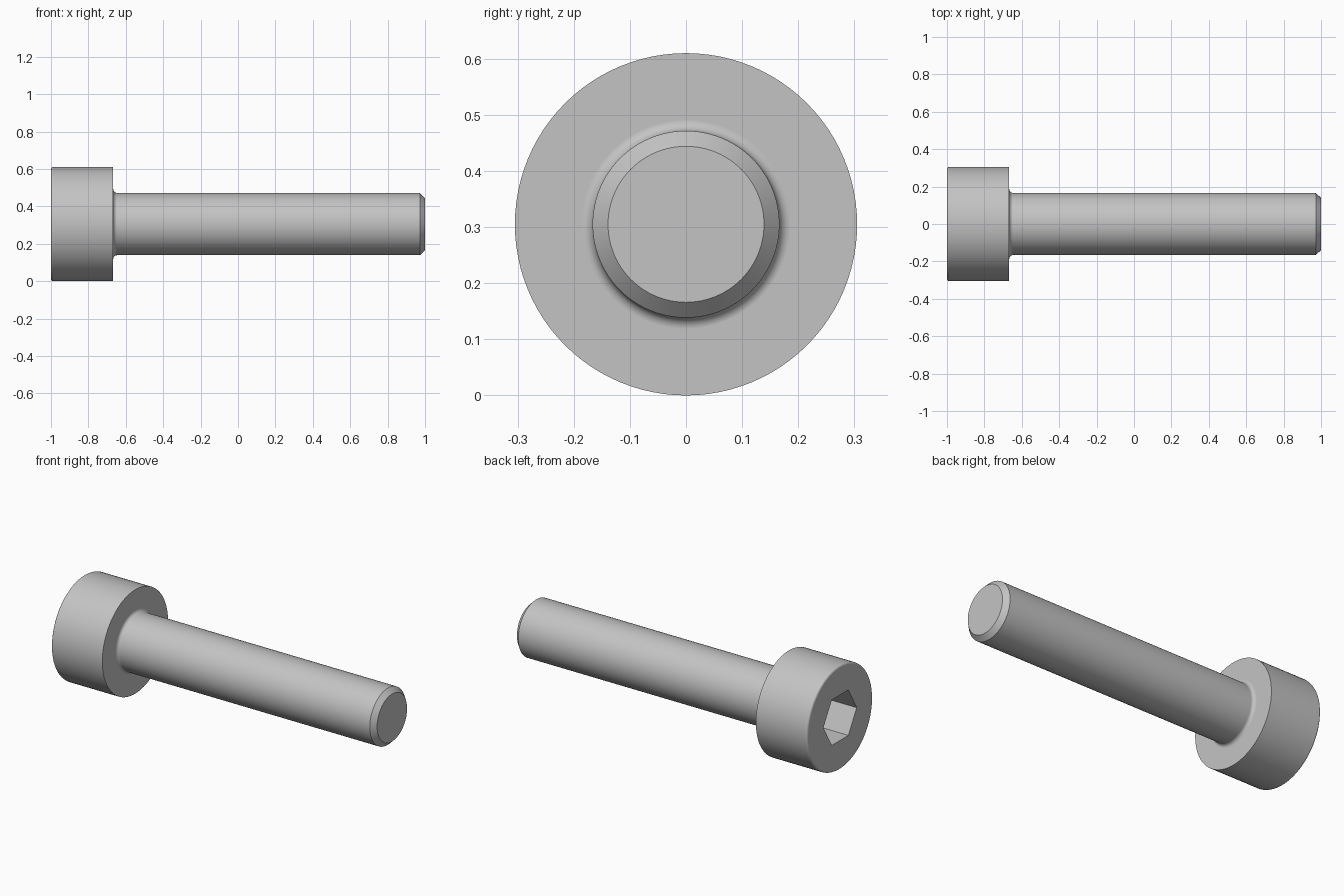
import bpy
import bmesh
from math import pi, sin, cos
from mathutils import Matrix, Vector

if "Cube" in bpy.data.objects:
    bpy.data.objects.remove(bpy.data.objects["Cube"])

HEAD_R, SHANK_R, TIP_R = 0.305, 0.1665, 0.139
HEAD_END = -0.667          # underside of the head
RIM, NECK = 0.013, 0.02    # rounding of the head rim and of the neck
SOCKET_R, SOCKET_DEPTH = 0.154, 0.167

steel = bpy.data.materials.new("steel_grey")
steel.use_nodes = True
colour = (0.55, 0.55, 0.55, 1)
steel.diffuse_color = colour
steel.node_tree.nodes["Principled BSDF"].inputs["Base Color"].default_value = colour


def arc(x, r, radius, start, end, steps=6):
    """Points (x, r) on an arc between two angles."""
    angles = [start + (end - start) * i / steps for i in range(steps + 1)]
    return [(x + radius * cos(a), r + radius * sin(a)) for a in angles]


def make_object(name, bm):
    bmesh.ops.recalc_face_normals(bm, faces=bm.faces[:])
    mesh = bpy.data.meshes.new(name)
    bm.to_mesh(mesh)
    bm.free()
    mesh.materials.append(steel)
    obj = bpy.data.objects.new(name, mesh)
    bpy.context.collection.objects.link(obj)
    return obj


# Head, neck, shank and chamfered tip turned from one profile
profile = arc(-1 + RIM, HEAD_R - RIM, RIM, pi, pi / 2)
profile.append((HEAD_END, HEAD_R))
profile += arc(HEAD_END + NECK, SHANK_R + NECK, NECK, pi, 1.5 * pi)
profile += [(0.972, SHANK_R), (1, TIP_R)]

bm = bmesh.new()
verts = [bm.verts.new((x, 0, r)) for x, r in profile]
edges = [bm.edges.new(pair) for pair in zip(verts, verts[1:])]
bmesh.ops.spin(bm, geom=verts + edges, cent=(0, 0, 0), axis=(1, 0, 0),
               angle=2 * pi, steps=96)
bmesh.ops.remove_doubles(bm, verts=bm.verts[:], dist=0.0002)
bmesh.ops.holes_fill(bm, edges=[e for e in bm.edges if e.is_boundary], sides=0)
bmesh.ops.translate(bm, verts=bm.verts[:], vec=(0, 0, HEAD_R))
screw = make_object("socket_head_screw", bm)

# Hexagonal socket, corners pointing along y
bm = bmesh.new()
bmesh.ops.create_cone(bm, cap_ends=True, segments=6, radius1=SOCKET_R,
                      radius2=SOCKET_R, depth=2 * SOCKET_DEPTH)
# The first corner may lie on either axis, so turn it to y
corner = max(bm.verts, key=lambda v: v.co.y).co
spare = Vector((0, 1)).angle_signed(Vector((corner.x, corner.y)))
bmesh.ops.rotate(bm, verts=bm.verts[:], cent=(0, 0, 0),
                 matrix=Matrix.Rotation(spare, 3, "Z"))
bmesh.ops.rotate(bm, verts=bm.verts[:], cent=(0, 0, 0),
                 matrix=Matrix.Rotation(pi / 2, 3, "Y"))
bmesh.ops.translate(bm, verts=bm.verts[:], vec=(-1, 0, HEAD_R))
cutter = make_object("socket_cutter", bm)
cutter.hide_render = True

bpy.context.view_layer.objects.active = screw
screw.select_set(True)
cut = screw.modifiers.new("socket", "BOOLEAN")
cut.operation = "DIFFERENCE"
cut.solver = "EXACT"
cut.object = cutter
bpy.ops.object.modifier_apply(modifier=cut.name)
bpy.data.objects.remove(cutter)

# Smooth turned surfaces, flat end faces and socket walls
bpy.ops.object.shade_smooth_by_angle(angle=pi / 6)
weighted = screw.modifiers.new("weighted_normals", "WEIGHTED_NORMAL")
weighted.keep_sharp = True
